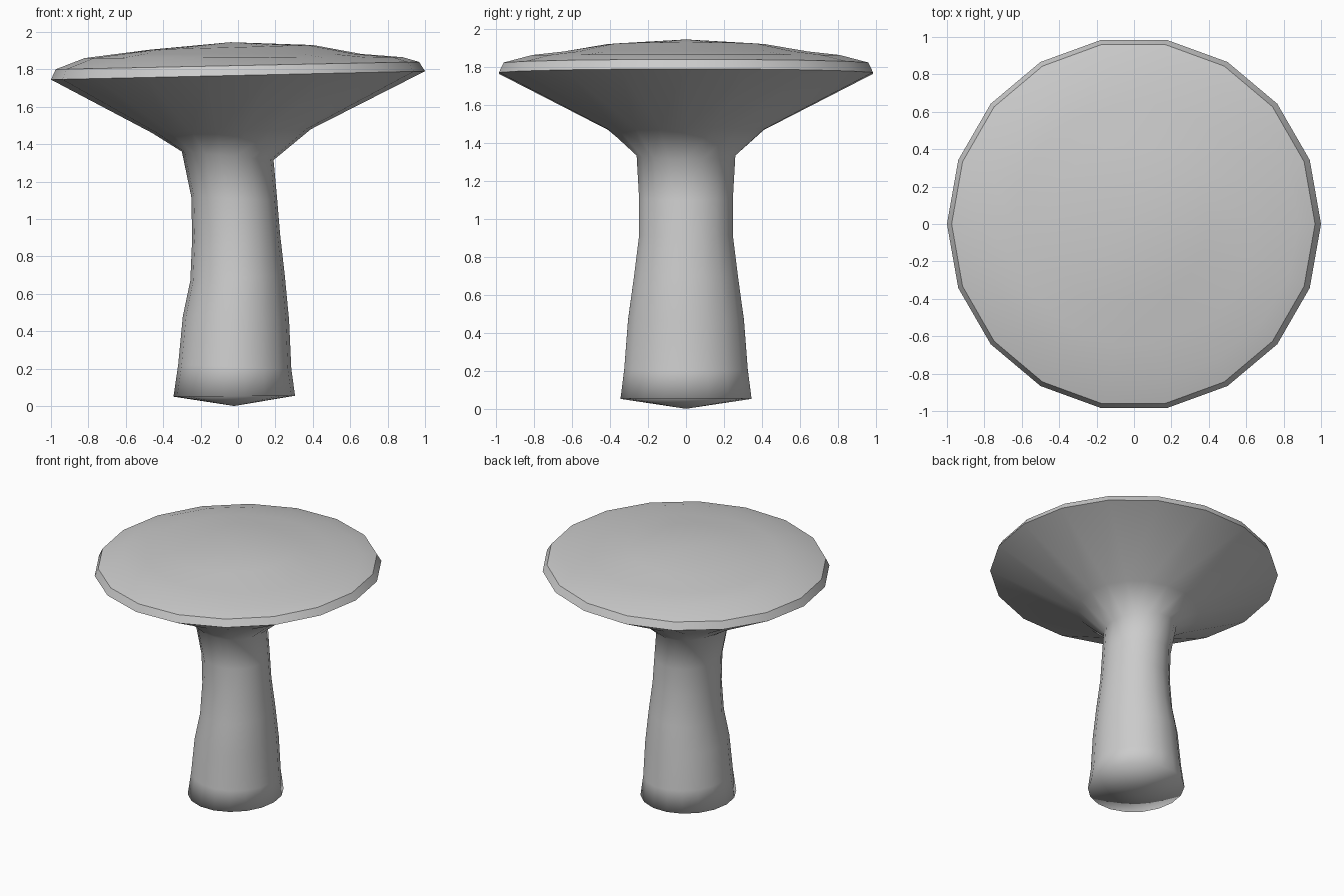
import bpy, bmesh, math

if "Cube" in bpy.data.objects:
    bpy.data.objects.remove(bpy.data.objects["Cube"])

SIDES = 18

# Each ring: left x, left z, right x, right z, half depth in y
rings = [
    (-0.345, 0.05, 0.305, 0.055, 0.345),   # foot of stem
    (-0.32, 0.22, 0.285, 0.20, 0.325),
    (-0.295, 0.48, 0.273, 0.46, 0.305),
    (-0.255, 0.67, 0.25, 0.70, 0.275),
    (-0.245, 0.90, 0.225, 0.92, 0.247),
    (-0.25, 1.12, 0.21, 1.10, 0.247),
    (-0.30, 1.36, 0.19, 1.315, 0.26),      # neck
    (-0.46, 1.46, 0.39, 1.48, 0.41),       # flare under cap
    (-1.0, 1.745, 1.0, 1.79, 0.985),       # rim, lower edge
    (-0.975, 1.80, 0.968, 1.84, 0.96),     # rim, upper edge
    (-0.82, 1.86, 0.88, 1.865, 0.81),
    (-0.65, 1.882, 0.66, 1.882, 0.64),
    (-0.47, 1.905, 0.40, 1.93, 0.42),
]
SHARP = {8, 9}

bm = bmesh.new()


def ring(x0, z0, x1, z1, depth):
    """Tilted 18-sided ring spanning the two given side points."""
    ry = depth / math.cos(math.pi / SIDES)
    out = []
    for i in range(SIDES):
        a = 2 * math.pi * i / SIDES
        t = (1 + math.cos(a)) / 2
        out.append(bm.verts.new((x0 + (x1 - x0) * t, ry * math.sin(a), z0 + (z1 - z0) * t)))
    return out


loops = [ring(*r) for r in rings]
bottom = bm.verts.new((-0.02, 0, 0))
top = bm.verts.new((-0.04, 0, 1.945))

# Stem and cap skin
for i in range(SIDES):
    j = (i + 1) % SIDES
    for a, b in zip(loops, loops[1:]):
        bm.faces.new((a[i], a[j], b[j], b[i]))
    bm.faces.new((bottom, loops[0][j], loops[0][i]))
    bm.faces.new((top, loops[-1][i], loops[-1][j]))

# Smooth shading with a crisp rim
bmesh.ops.recalc_face_normals(bm, faces=bm.faces)
for f in bm.faces:
    f.smooth = True
for k in SHARP:
    for i in range(SIDES):
        bm.edges.get((loops[k][i], loops[k][(i + 1) % SIDES])).smooth = False

mesh = bpy.data.meshes.new("mushroom")
bm.to_mesh(mesh)
bm.free()
bpy.context.collection.objects.link(bpy.data.objects.new("mushroom", mesh))
